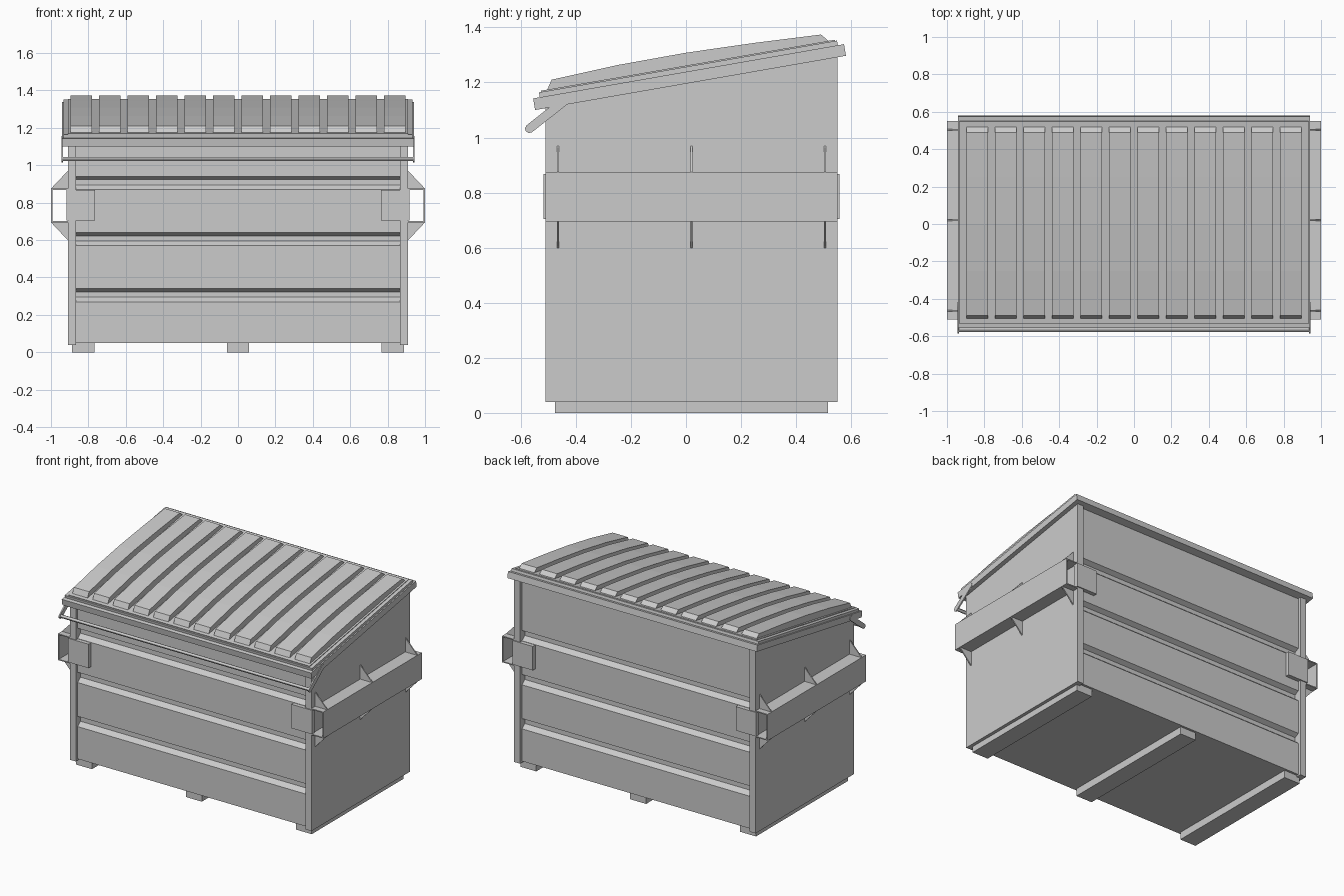
import bpy, bmesh
from mathutils import Vector

if "Cube" in bpy.data.objects:
    bpy.data.objects.remove(bpy.data.objects["Cube"])


def prism(name, pts, axis, a, b, smooth=False):
    """Extrude a closed 2D profile from a to b along an axis ('x': pts are y,z; 'y': pts are x,z)."""
    def place(p, t):
        return (t, p[0], p[1]) if axis == 'x' else (p[0], t, p[1])
    bm = bmesh.new()
    lo = [bm.verts.new(place(p, a)) for p in pts]
    hi = [bm.verts.new(place(p, b)) for p in pts]
    n = len(pts)
    bm.faces.new(lo)
    bm.faces.new(hi)
    for i in range(n):
        j = (i + 1) % n
        bm.faces.new((lo[i], lo[j], hi[j], hi[i]))
    bmesh.ops.recalc_face_normals(bm, faces=bm.faces)
    me = bpy.data.meshes.new(name)
    bm.to_mesh(me)
    bm.free()
    ob = bpy.data.objects.new(name, me)
    bpy.context.collection.objects.link(ob)
    return ob


def box(name, x0, x1, y0, y1, z0, z1):
    return prism(name, [(y0, z0), (y1, z0), (y1, z1), (y0, z1)], 'x', x0, x1)


def rod(name, p, q, r, sides=12):
    p, q = Vector(p), Vector(q)
    bpy.ops.mesh.primitive_cylinder_add(vertices=sides, radius=r, depth=(q - p).length, location=(p + q) / 2)
    ob = bpy.context.object
    ob.rotation_euler = (q - p).to_track_quat('Z', 'Y').to_euler()
    ob.name = name
    bpy.ops.object.shade_smooth_by_angle()
    return ob


SLOPE = 0.1745


def top(y, z0):
    return z0 + SLOPE * y


# Main body: one side profile with pressed grooves on front and back
FRONT, BACK, DEPTH = -0.49, 0.53, 0.03


def groove_wall(y, inward):
    pts = []
    for z in (0.27, 0.57, 0.87):
        pts += [(y, z), (y + inward, z + 0.025), (y + inward, z + 0.053), (y, z + 0.07)]
    return pts


body = [(FRONT, 0.05)] + groove_wall(FRONT, DEPTH) + [(FRONT, top(FRONT, 1.21)), (BACK, top(BACK, 1.21))]
body += groove_wall(BACK, -DEPTH)[::-1] + [(BACK, 0.05)]
prism("body", body, 'x', -0.87, 0.87)

# Skids under the floor
for i, x in enumerate((-0.828, 0, 0.828)):
    box(f"skid_{i}", x - 0.06, x + 0.06, -0.475, 0.515, 0, 0.052)

for s, side in ((-1, "left"), (1, "right")):
    # Thick side panels whose ends read as corner posts
    prism(f"{side}_side_panel", [(-0.51, 0.04), (0.55, 0.04), (0.55, top(0.55, 1.21)), (-0.51, top(-0.51, 1.21))],
          'x', s * 0.865, s * 0.91)
    # Open-ended fork pocket
    channel = [(0.905, 0.695), (1, 0.695), (1, 0.875), (0.905, 0.875),
               (0.905, 0.868), (0.993, 0.868), (0.993, 0.702), (0.905, 0.702)]
    prism(f"{side}_fork_pocket", [(s * x, z) for x, z in channel], 'y', -0.51, 0.55)
    # Reinforcing plates at both pocket ends
    for end, y0, y1 in (("front", -0.517, -0.485), ("back", 0.525, 0.557)):
        box(f"{side}_{end}_pocket_plate", s * 0.765, s * 0.918, y0, y1, 0.705, 0.868)
    # Triangular gussets above and below the pocket
    for i, y in enumerate((-0.465, 0.02, 0.505)):
        for part, z0, z1 in (("upper", 0.875, 0.972), ("lower", 0.695, 0.597)):
            prism(f"{side}_{part}_gusset_{i}", [(s * 0.908, z0), (s * 1.0, z0), (s * 0.908, z1)],
                  'y', y - 0.004, y + 0.004)
    # Lid bar arm with rounded ends
    x0, x1 = s * 0.935, s * 0.944
    a, b = Vector((-0.432, 1.14)), Vector((-0.569, 1.032))
    d = (a - b).normalized() * 0.016
    n = Vector((-d.y, d.x))
    k = 0.707
    arm = [a + n, a + (n + d) * k, a + d, a + (d - n) * k, a - n,
           b - n, b - (n + d) * k, b - d, b + (n - d) * k, b + n]
    prism(f"{side}_bar_arm", arm, 'x', x0, x1)

# Sloping rim around the top
prism("rim", [(-0.548, 1.1), (0.581, 1.297), (0.574, 1.339), (-0.555, 1.142)], 'x', -0.94, 0.94)

# Lid plate and its raised centre
prism("lid_plate", [(-0.53, 1.14), (0.553, 1.33), (0.548, 1.352), (-0.534, 1.164)], 'x', -0.932, 0.932)
prism("lid_raised_panel", [(-0.525, 1.16), (0.543, 1.345), (0.54, 1.355), (-0.527, 1.17)], 'x', -0.908, 0.908)

# Arched lid ribs
arch = [(-0.508, 1.165), (-0.488, 1.21), (-0.25, 1.263), (0, 1.308), (0.25, 1.344), (0.49, 1.374),
        (0.525, 1.345)]
for i in range(12):
    x = -0.838 + i * 1.676 / 11
    prism(f"lid_rib_{i}", arch, 'x', x - 0.057, x + 0.057)

# Bar across the front of the lid
rod("lid_bar", (-0.942, -0.567, 1.033), (0.942, -0.567, 1.033), 0.011)
